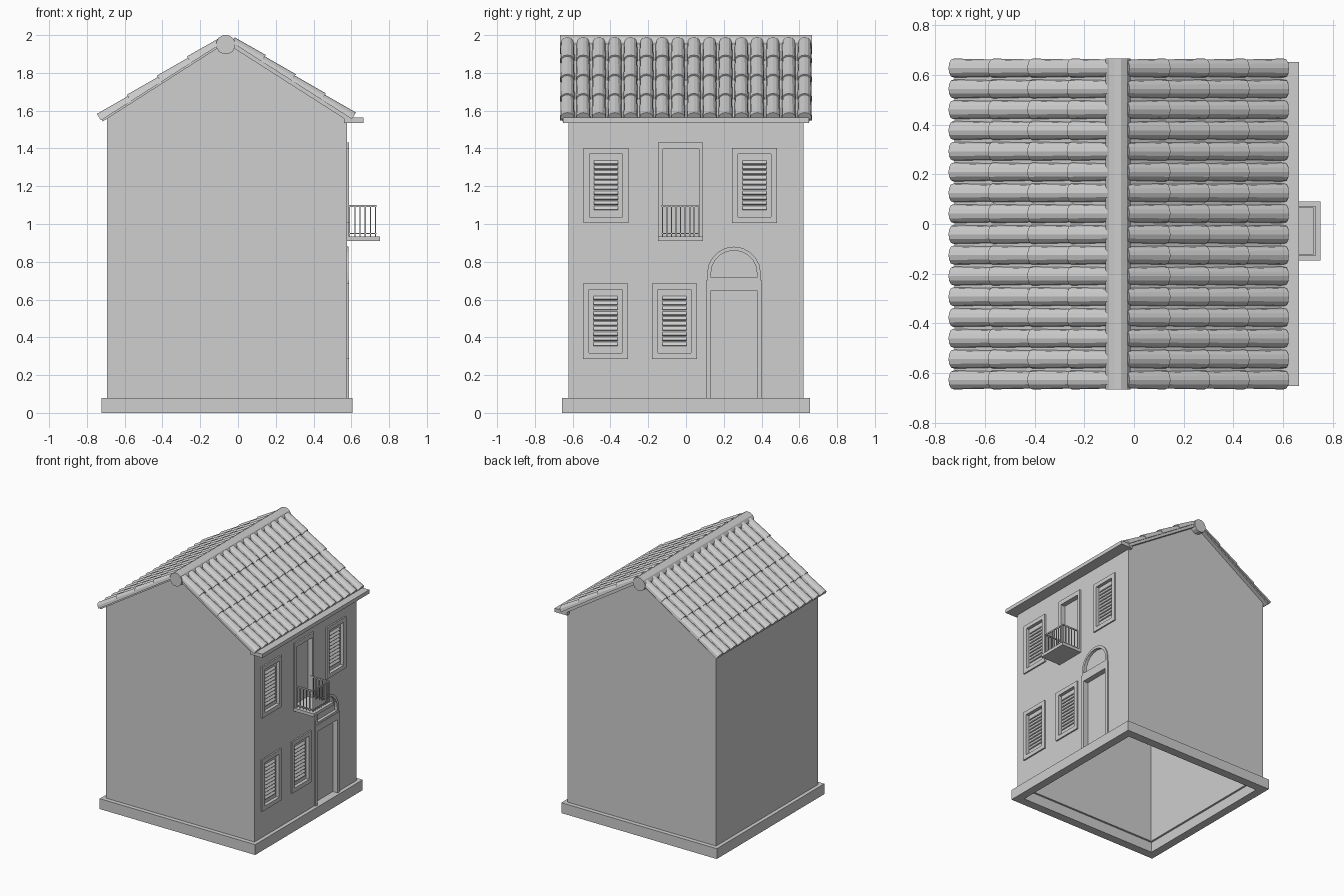
import bpy, bmesh, math

if "Cube" in bpy.data.objects:
    bpy.data.objects.remove(bpy.data.objects["Cube"])

grey = bpy.data.materials.new("plain_grey")
grey.diffuse_color = (0.62, 0.62, 0.62, 1)
grey.use_nodes = True
grey.node_tree.nodes["Principled BSDF"].inputs["Base Color"].default_value = grey.diffuse_color

WX0, WX1, WY = -0.693, 0.577, 0.623      # wall extents
RX, SLOPE = -0.065, 0.638                # ridge position and roof pitch
ANG = math.atan(SLOPE)


def finish(name, bm):
    bmesh.ops.recalc_face_normals(bm, faces=bm.faces[:])
    me = bpy.data.meshes.new(name)
    bm.to_mesh(me)
    bm.free()
    me.materials.append(grey)
    ob = bpy.data.objects.new(name, me)
    bpy.context.collection.objects.link(ob)
    return ob


def add_loft(bm, a, b):
    """Closed solid between two matching loops of 3D points."""
    va, vb = [bm.verts.new(p) for p in a], [bm.verts.new(p) for p in b]
    bm.faces.new(va)
    bm.faces.new(vb[::-1])
    for i in range(len(a)):
        j = (i + 1) % len(a)
        bm.faces.new((va[i], vb[i], vb[j], va[j]))


def add_prism_x(bm, pts, x0, x1):
    add_loft(bm, [(x0, y, z) for y, z in pts], [(x1, y, z) for y, z in pts])


def add_prism_y(bm, pts, y0, y1):
    add_loft(bm, [(x, y0, z) for x, z in pts], [(x, y1, z) for x, z in pts])


def rect(y0, y1, z0, z1):
    return [(y0, z0), (y0, z1), (y1, z1), (y1, z0)]


def add_box(bm, x0, x1, y0, y1, z0, z1):
    add_prism_x(bm, rect(y0, y1, z0, z1), x0, x1)


def box(name, *dims):
    bm = bmesh.new()
    add_box(bm, *dims)
    return finish(name, bm)


def ring(name, outer, inner, x0, x1, closed=True):
    """Flat moulding on the facade between two (y, z) loops."""
    bm = bmesh.new()
    rows = [[bm.verts.new((x, y, z)) for y, z in loop]
            for loop, x in ((outer, x0), (outer, x1), (inner, x1), (inner, x0))]
    n = len(outer)
    for i in range(n if closed else n - 1):
        j = (i + 1) % n
        for r in range(4):
            q = rows[(r + 1) % 4]
            bm.faces.new((rows[r][i], rows[r][j], q[j], q[i]))
    if not closed:
        for i in (0, n - 1):
            bm.faces.new([row[i] for row in rows])
    return finish(name, bm)


def arch(r, z_bottom, yc=0.254, zc=0.738, n=10):
    arc = [(yc - r * math.cos(math.pi * i / n), zc + r * math.sin(math.pi * i / n)) for i in range(n + 1)]
    return [(yc - r, z_bottom)] + arc + [(yc + r, z_bottom)]


def gable(inset, z0, drop):
    """House cross-section in (x, z)."""
    a, b, top = WX0 + inset, WX1 - inset, 1.958 - drop
    return [(a, z0), (b, z0), (b, top - SLOPE * (b - RX)), (RX, top), (a, top - SLOPE * (RX - a))]


# Openings: (name, y0, y1, z0, z1)
windows = [("upper_left", -0.542, -0.304, 1.006, 1.402), ("upper_right", 0.243, 0.481, 1.006, 1.402),
           ("lower_left", -0.545, -0.307, 0.286, 0.684), ("lower_middle", -0.180, 0.058, 0.286, 0.684)]
FW = 0.032

# Walls: hollow gabled shell with recessed openings
bm = bmesh.new()
add_prism_y(bm, gable(0, 0.08, 0), -WY, WY)
walls = finish("walls", bm)
bm = bmesh.new()
add_prism_y(bm, gable(0.05, -0.1, 0.05), -WY + 0.05, WY - 0.05)
for _, y0, y1, z0, z1 in windows:
    add_box(bm, 0.562, 0.7, y0 + FW, y1 - FW, z0 + FW, z1 - FW)
add_box(bm, 0.55, 0.7, -0.122, 0.068, 0.934, 1.397)
add_box(bm, 0.547, 0.7, 0.132, 0.376, 0.05, 0.647)
add_prism_x(bm, arch(0.122, 0.716), 0.562, 0.7)
cutter = finish("opening_cutter", bm)
cutter.hide_render = True
mod = walls.modifiers.new("openings", 'BOOLEAN')
mod.operation, mod.object, mod.solver = 'DIFFERENCE', cutter, 'EXACT'
dg = bpy.context.evaluated_depsgraph_get()
cut_mesh = bpy.data.meshes.new_from_object(walls.evaluated_get(dg))
walls.modifiers.clear()
walls.data = cut_mesh
bpy.data.objects.remove(cutter)

# Plinth: open rectangular ring (built on the facade plane, then laid flat)
base = ring("plinth", rect(-0.722, 0.606, -0.656, 0.656), rect(-0.658, 0.542, -0.588, 0.588), 0, 0.08)
for v in base.data.vertices:
    z, x, y = v.co
    v.co = (x, y, z)

# Shuttered windows
for name, y0, y1, z0, z1 in windows:
    ring(name + "_window_frame", rect(y0, y1, z0, z1),
         rect(y0 + FW, y1 - FW, z0 + FW, z1 - FW), 0.562, 0.588)
    bm = bmesh.new()
    for i in range(10):
        zc = z0 + 0.077 + i * (z1 - z0 - 0.154) / 9
        blade = [(0.560, zc + 0.009), (0.563, zc + 0.012), (0.576, zc - 0.005), (0.573, zc - 0.009)]
        add_prism_y(bm, blade, y0 + 0.055, y1 - 0.055)
    finish(name + "_shutter_slats", bm)

# Balcony door surround
ring("balcony_door_frame", [(-0.148, 0.934), (-0.148, 1.432), (0.09, 1.432), (0.09, 0.934)],
     [(-0.122, 0.934), (-0.122, 1.397), (0.068, 1.397), (0.068, 0.934)], 0.55, 0.588, False)

# Entrance surround and arched fanlight
ring("entrance_frame", [(0.106, 0.08), (0.106, 0.70), (0.402, 0.70), (0.402, 0.08)],
     [(0.132, 0.08), (0.132, 0.647), (0.376, 0.647), (0.376, 0.08)], 0.547, 0.588, False)
ring("fanlight_arch", arch(0.142, 0.70), arch(0.122, 0.716), 0.562, 0.585)

# Balcony floor and railing
box("balcony_floor", 0.57, 0.751, -0.148, 0.091, 0.91, 0.934)
bm = bmesh.new()
RY0, RY1, RX1, T = -0.129, 0.072, 0.732, 0.008
for z0, z1 in ((0.946, 0.953), (1.09, 1.1)):
    add_box(bm, RX1 - T, RX1, RY0, RY1, z0, z1)
    for y in (RY0, RY1 - T):
        add_box(bm, 0.57, RX1 - T, y, y + T, z0, z1)
for i in range(9):
    y = RY0 + i * (RY1 - RY0 - T) / 8
    add_box(bm, RX1 - T + 0.001, RX1 - 0.001, y + 0.001, y + T - 0.001, 0.93, 1.095)
for i in range(5):
    x = 0.588 + i * 0.0275
    for y in (RY0, RY1 - T):
        add_box(bm, x, x + 0.006, y + 0.001, y + T - 0.001, 0.93, 1.095)
finish("balcony_railing", bm)


# Roof: thin decks, then four rows of barrel tiles on each slope
def on_roof(side, d, h):
    """Point (x, z) at horizontal distance d from the ridge, h above the deck underside."""
    return (RX + side * (d + h * math.sin(ANG)), 1.958 - SLOPE * d + h * math.cos(ANG))


for name, side, eave, top, thick in (("left", -1, 0.655, 0.02, 0.012), ("right", 1, 0.657, 0.02, 0.022)):
    bm = bmesh.new()
    add_prism_y(bm, [on_roof(side, 0, 0), on_roof(side, eave - 0.004, 0),
                     on_roof(side, eave - 0.004, thick), on_roof(side, 0, thick)], -0.655, 0.655)
    finish(name + "_roof_deck", bm)
    bm = bmesh.new()
    pitch = (eave - top) / 4
    for row in range(4):
        low = eave - row * pitch
        high = low - pitch - (0.015 if row < 3 else 0)
        for col in range(16):
            yc = -0.628 + col * 1.256 / 15
            ends = []
            for d, r, lift in ((low, 0.0385, 0.004), (high, 0.0345, -0.002)):
                loop = []
                for i in range(7):
                    a = math.pi * i / 6
                    x, z = on_roof(side, d, thick + (lift + r * 0.9 * math.sin(a) if 0 < i < 6 else -0.002))
                    loop.append((x, yc + r * math.cos(a), z))
                ends.append(loop)
            add_loft(bm, *ends)
    finish(name + "_roof_tiles", bm)

# Ridge cap
bm = bmesh.new()
R = 0.05 / math.cos(math.pi / 12)
add_prism_y(bm, [(RX + R * math.cos(math.pi * (i + 0.5) / 6), 1.95 + R * math.sin(math.pi * (i + 0.5) / 6))
                 for i in range(12)], -0.667, 0.667)
finish("ridge_cap", bm)

# Eave board above the facade
box("eave_board", 0.56, 0.665, -0.652, 0.652, 1.535, 1.564)
